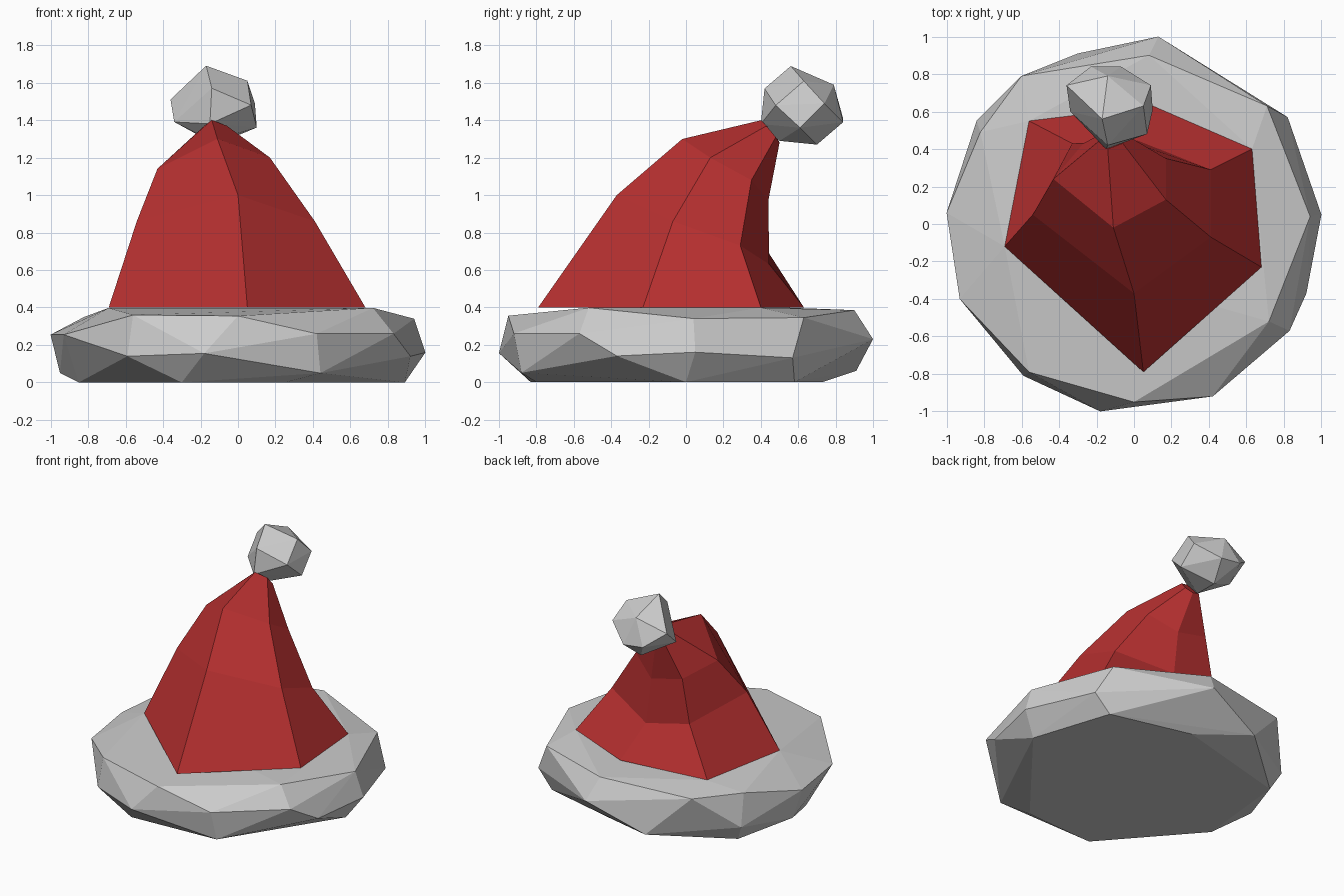
import bpy, bmesh, math

if "Cube" in bpy.data.objects:
    bpy.data.objects.remove(bpy.data.objects["Cube"])


def finish(bm, name):
    bmesh.ops.recalc_face_normals(bm, faces=bm.faces)
    mesh = bpy.data.meshes.new(name)
    bm.to_mesh(mesh)
    bm.free()
    obj = bpy.data.objects.new(name, mesh)
    bpy.context.collection.objects.link(obj)
    return obj


def faceted_hull(name, points):
    """Faceted solid wrapped around a few corner points."""
    bm = bmesh.new()
    for p in points:
        bm.verts.new(p)
    res = bmesh.ops.convex_hull(bm, input=bm.verts)
    junk = {v for v in res["geom_interior"] + res["geom_unused"]
            if isinstance(v, bmesh.types.BMVert) and not v.link_faces}
    bmesh.ops.delete(bm, geom=list(junk), context='VERTS')
    bmesh.ops.dissolve_limit(bm, angle_limit=math.radians(2),
                             verts=bm.verts, edges=bm.edges)
    return finish(bm, name)


def loft(name, rings):
    """Skin equal-sized rings and cap both ends."""
    bm = bmesh.new()
    loops = [[bm.verts.new(p) for p in ring] for ring in rings]
    n = len(loops[0])
    for a, b in zip(loops, loops[1:]):
        for i in range(n):
            j = (i + 1) % n
            bm.faces.new((a[i], a[j], b[j], b[i]))
    bm.faces.new(loops[0])
    bm.faces.new(loops[-1])
    return finish(bm, name)


# Six-sided bent cap; each ring starts at the front and runs round the right
base = [(.05, -.79, .4), (.68, -.23, .4), (.63, .40, .4),
        (.10, .63, .4), (-.56, .55, .4), (-.69, -.12, .4)]
lower = [(.0, -.37, 1.0), (.41, -.07, .86), (.41, .29, .73),
         (.02, .445, .63), (-.33, .43, .71), (-.54, .05, .86)]
upper = [(-.11, -.02, 1.3), (.17, .13, 1.2), (.17, .35, 1.08),
         (-.02, .44, .97), (-.27, .43, 1.03), (-.43, .24, 1.14)]
tip = [(-.14, .40, 1.4), (-.06, .43, 1.37), (-.05, .48, 1.31),
       (-.10, .50, 1.28), (-.16, .49, 1.3), (-.19, .44, 1.36)]
cap = loft("cap", [base, lower, upper, tip])
red = bpy.data.materials.new("red_felt")
red.diffuse_color = (.48, .03, .03, 1)
red.use_nodes = True
red.node_tree.nodes["Principled BSDF"].inputs["Base Color"].default_value = red.diffuse_color
cap.data.materials.append(red)

# Chunky brim: flat bottom, two bulging rows, flat top under the cap
floor = [(x, y, 0) for x, y in [(-.3, -.83), (.25, -.8), (.89, 0), (.7, .58),
                                (.1, .73), (-.78, .5), (-.85, -.2)]]
low_row = [(-.18, -1, .155), (-.59, -.81, .14), (.44, -.88, .05),
           (.92, -.37, .14), (1, .05, .16), (.82, .57, .13),
           (-.3, .91, .06), (-.84, .55, .12), (-.95, .1, .05)]
high_row = [(.42, -.92, .26), (.83, -.57, .26), (0, -.95, .355),
            (-.56, -.79, .36), (-.93, -.4, .255), (-1, .06, .255),
            (-.82, .49, .35), (-.6, .79, .36), (.13, 1, .23),
            (.08, .9, .385), (.71, .63, .345), (.94, .04, .34)]
rim_top = [(x, y, .398) for x, y, z in base[1:]] + [(.72, -.52, .398)]
faceted_hull("brim", floor + low_row + high_row + rim_top)

# Faceted pompom hanging off the bent tip
faceted_hull("pompom", [
    (-.17, .56, 1.69), (.05, .63, 1.61), (-.14, .79, 1.59), (-.36, .74, 1.51),
    (-.14, .42, 1.57), (.07, .48, 1.48), (.09, .74, 1.49), (.10, .61, 1.36),
    (-.07, .84, 1.39), (-.23, .84, 1.41), (-.34, .6, 1.39), (-.15, .40, 1.38),
    (-.12, .70, 1.27), (-.14, .5, 1.29)])
